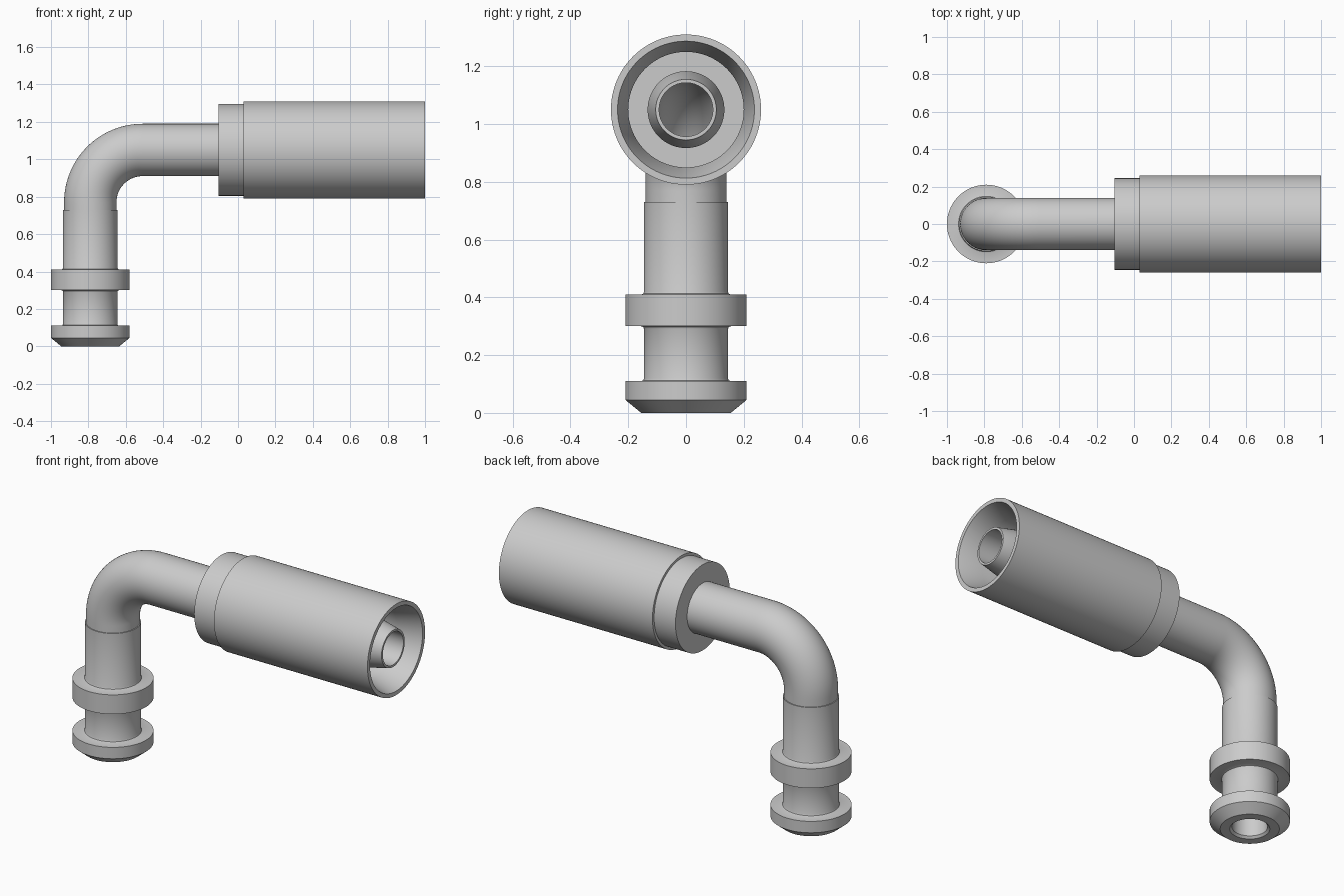
import bpy, bmesh, math
from mathutils import Vector

if "Cube" in bpy.data.objects:
    bpy.data.objects.remove(bpy.data.objects["Cube"])

SEG = 96
PX, AZ = -0.79, 1.05       # vertical axis x, horizontal axis z
R_BEND, BORE, TUBE = 0.28, 0.093, 0.14


def loft(name, rings):
    """Closed skin through circles given as (centre x, centre z, tilt from vertical, radius)."""
    bm = bmesh.new()
    loops = []
    for cx, cz, a, r in rings:
        u, v = Vector((0, 1, 0)), Vector((math.cos(a), 0, -math.sin(a)))
        loops.append([bm.verts.new(Vector((cx, 0, cz)) + r * (math.cos(t) * v + math.sin(t) * u))
                      for t in (2 * math.pi * i / SEG for i in range(SEG))])
    for k, lo in enumerate(loops):
        hi = loops[(k + 1) % len(loops)]
        for i in range(SEG):
            j = (i + 1) % SEG
            bm.faces.new((lo[i], lo[j], hi[j], hi[i]))
    bmesh.ops.recalc_face_normals(bm, faces=bm.faces)
    mesh = bpy.data.meshes.new(name)
    bm.to_mesh(mesh)
    bm.free()
    ob = bpy.data.objects.new(name, mesh)
    bpy.context.collection.objects.link(ob)
    bpy.ops.object.select_all(action='DESELECT')
    ob.select_set(True)
    bpy.context.view_layer.objects.active = ob
    bpy.ops.object.shade_smooth_by_angle(angle=math.radians(25))
    return ob


def upright(profile):
    return [(PX, h, 0, r) for r, h in profile]


def sideways(profile):
    return [(x, AZ, math.pi / 2, r) for r, x in profile]


# Flanged port end with chamfered foot, groove and collar
loft("port_end", upright([
    (0.105, 0), (0.155, 0), (0.21, 0.045), (0.21, 0.11), (0.155, 0.11), (0.148, 0.113),
    (0.145, 0.12), (0.145, 0.29), (0.148, 0.297), (0.155, 0.30), (0.21, 0.30), (0.21, 0.41),
    (0.155, 0.41), (0.148, 0.413), (0.145, 0.42), (0.145, 0.73), (BORE, 0.73), (BORE, 0.012)]))

# Bent tube: riser, quarter bend, straight run into the sleeve
path = [(PX, 0.73, 0)]
for k in range(25):
    a = math.pi / 2 * k / 24
    path.append((PX + R_BEND * (1 - math.cos(a)), AZ - R_BEND + R_BEND * math.sin(a), a))
path.append((-0.105, AZ, math.pi / 2))
loft("bent_tube", [(*p, TUBE) for p in path] + [(*p, BORE) for p in reversed(path)])

# Hose sleeve: stepped collar, shell with tapered mouth, inner stem and bore
loft("hose_sleeve", sideways([
    (BORE, -0.105), (0.245, -0.105), (0.245, 0.03), (0.26, 0.03), (0.26, 1.0), (0.237, 1.0),
    (0.20, 0.87), (0.20, 0.05), (0.133, 0.05), (0.133, 0.85), (0.105, 0.98), (BORE, 0.98)]))
